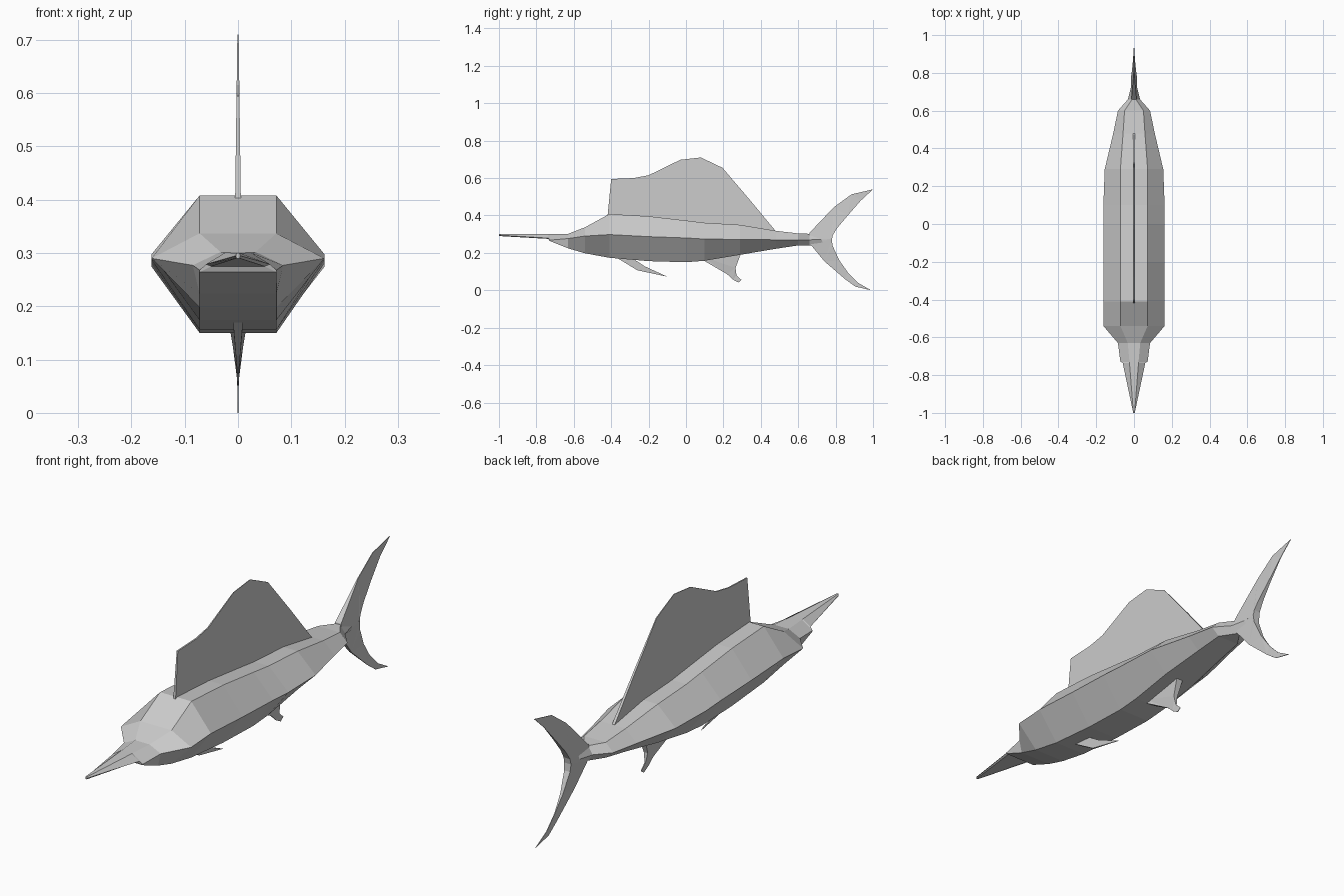
import bpy, bmesh


def finish(name, bm):
    bmesh.ops.recalc_face_normals(bm, faces=bm.faces)
    mesh = bpy.data.meshes.new(name)
    bm.to_mesh(mesh)
    bm.free()
    obj = bpy.data.objects.new(name, mesh)
    bpy.context.collection.objects.link(obj)
    return obj


def loft(name, sections):
    """Six-sided loft; section = y, top width, top z, side width, side z, belly width, belly z."""
    bm = bmesh.new()
    rings = []
    for y, tw, tz, mw, mz, bw, bz in sections:
        ring = [(tw, tz), (mw, mz), (bw, bz), (-bw, bz), (-mw, mz), (-tw, tz)]
        rings.append([bm.verts.new((x, y, z)) for x, z in ring])
    for a, b in zip(rings, rings[1:]):
        for i in range(6):
            j = (i + 1) % 6
            bm.faces.new((a[i], a[j], b[j], b[i]))
    bm.faces.new(rings[0])
    bm.faces.new(rings[-1])
    return finish(name, bm)


def fin(name, outline, root_z, tip_z, root_half, tip_half=0.0012):
    """Blade from a (y, z) outline, thinning from its root height to its tip height."""
    bm = bmesh.new()
    sides = []
    for s in (1, -1):
        side = []
        for y, z in outline:
            f = min(1, max(0, (z - root_z) / (tip_z - root_z)))
            half = root_half + (tip_half - root_half) * f
            side.append(bm.verts.new((s * half, y, z)))
        sides.append(side)
    a, b = sides
    n = len(outline)
    caps = [bm.faces.new(a), bm.faces.new(b[::-1])]
    for i in range(n):
        j = (i + 1) % n
        bm.faces.new((a[i], b[i], b[j], a[j]))
    bmesh.ops.triangulate(bm, faces=caps)
    return finish(name, bm)


# Body with the long bill and the blunt lower jaw
loft("body", [
    (-1.00, .003, .300, .004, .295, .003, .290),
    (-.735, .024, .301, .060, .279, .050, .275),
    (-.730, .024, .301, .072, .268, .072, .264),
    (-.63, .033, .302, .085, .277, .072, .224),
    (-.54, .072, .337, .162, .290, .072, .198),
    (-.41, .072, .408, .162, .298, .072, .174),
    (-.20, .072, .396, .162, .287, .072, .156),
    (.00, .072, .373, .162, .280, .072, .150),
    (.10, .072, .361, .162, .274, .072, .158),
    (.29, .072, .350, .155, .272, .072, .190),
    (.48, .058, .318, .110, .270, .058, .222),
    (.60, .050, .304, .085, .270, .050, .240),
    (.66, .010, .302, .032, .270, .010, .240),
    (.78, .002, .300, .003, .273, .002, .245),
])

# Tall sail along the back
fin("sail_fin", [(-.42, .39), (-.40, .595), (-.28, .60), (-.20, .615), (-.03, .698),
                 (.08, .71), (.195, .655), (.34, .485), (.485, .31), (.10, .33)],
    .35, .71, .006)

# Forked tail
fin("upper_tail_fin", [(.655, .275), (.66, .307), (.79, .444), (.885, .513), (1.0, .54),
                       (.935, .48), (.865, .40), (.81, .335), (.785, .295), (.78, .27)],
    .28, .45, .016)
fin("lower_tail_fin", [(.66, .275), (.67, .24), (.74, .155), (.85, .06), (.905, .02),
                       (.99, .0), (.92, .04), (.865, .096), (.82, .16), (.783, .24), (.78, .275)],
    .265, .11, .016)

# Fins under the belly
fin("belly_fin", [(-.38, .18), (-.26, .107), (-.10, .073), (-.22, .128), (-.30, .18)],
    .165, .08, .010)
fin("rear_belly_fin", [(.09, .18), (.09, .162), (.22, .086), (.25, .058), (.28, .042),
                       (.297, .055), (.27, .08), (.265, .12), (.295, .20)],
    .16, .075, .016)
